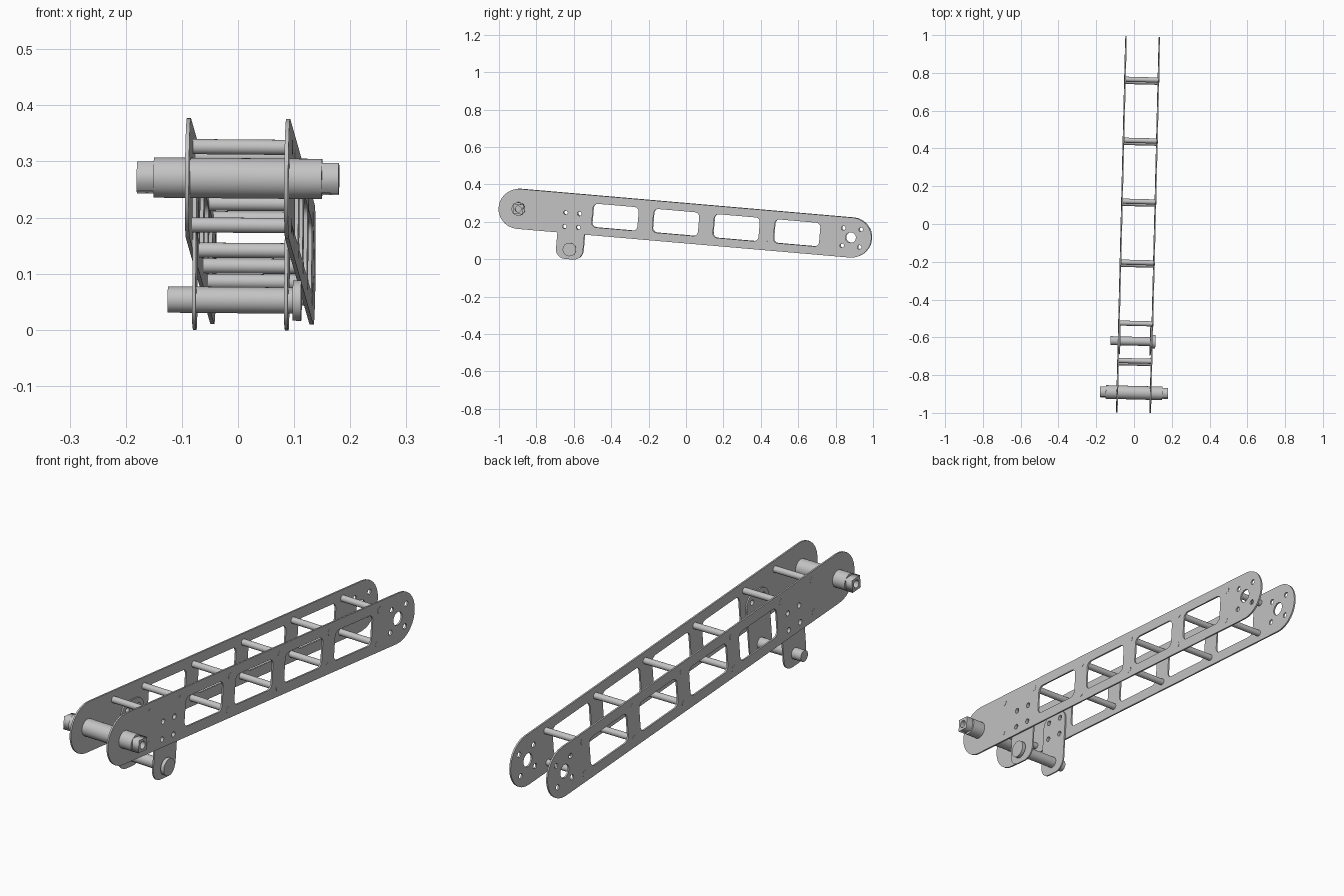
import bpy
from math import sin, cos, pi, radians
from mathutils import Matrix

cube = bpy.data.objects.get("Cube")
if cube:
    bpy.data.objects.remove(cube, do_unlink=True)

# One plain metal colour
metal = bpy.data.materials.new("grey metal")
metal.use_nodes = True
GREY = (0.55, 0.55, 0.55, 1)
metal.diffuse_color = GREY
metal.node_tree.nodes["Principled BSDF"].inputs["Base Color"].default_value = GREY

# Arm frame: x across, y along the arm, z up; origin at the main axle
ARM = (Matrix.Translation((0, -0.893, 0.27)) @ Matrix.Rotation(radians(-1.45), 4, 'Z')
       @ Matrix.Rotation(radians(0.5), 4, 'Y') @ Matrix.Rotation(radians(-4.93), 4, 'X'))
# Profiles are drawn flat as (along, up) and extruded across
ACROSS = Matrix(((0, 0, 1, 0), (1, 0, 0, 0), (0, 1, 0, 0), (0, 0, 0, 1)))
LENGTH, END_R, HALF_GAP, THICK = 1.787, 0.107, 0.0885, 0.007


def arc(u, v, r, start, end, steps):
    return [(u + r * cos(start + (end - start) * i / steps),
             v + r * sin(start + (end - start) * i / steps)) for i in range(steps + 1)]


def circle(u, v, r, steps=20):
    return arc(u, v, r, 0, 2 * pi, steps)[:-1]


def rounded_rect(u, v, w, h, r, steps=6):
    pts = []
    for k, (a, b) in enumerate(((1, 1), (-1, 1), (-1, -1), (1, -1))):
        pts += arc(u + a * (w / 2 - r), v + b * (h / 2 - r), r,
                   k * pi / 2, (k + 1) * pi / 2, steps)
    return pts


def add_object(name, mesh, smooth):
    mesh.materials.clear()
    mesh.materials.append(metal)
    ob = bpy.data.objects.new(name, mesh)
    bpy.context.collection.objects.link(ob)
    ob.matrix_world = ARM @ ACROSS
    if smooth:
        bpy.ops.object.select_all(action='DESELECT')
        ob.select_set(True)
        bpy.context.view_layer.objects.active = ob
        bpy.ops.object.shade_smooth_by_angle(angle=radians(35))
    return ob


def extrude(name, loops, x0, x1, smooth=False):
    """Fill the first loop, with later loops as holes, between x0 and x1."""
    curve = bpy.data.curves.new(name, 'CURVE')
    curve.dimensions, curve.fill_mode = '2D', 'BOTH'
    curve.extrude = (x1 - x0) / 2
    for pts in loops:
        spline = curve.splines.new('POLY')
        spline.points.add(len(pts) - 1)
        for p, (u, v) in zip(spline.points, pts):
            p.co = (u, v, 0, 1)
        spline.use_cyclic_u = True
    temp = bpy.data.objects.new(name + "_profile", curve)
    bpy.context.collection.objects.link(temp)
    graph = bpy.context.evaluated_depsgraph_get()
    mesh = bpy.data.meshes.new_from_object(temp.evaluated_get(graph))
    bpy.data.objects.remove(temp, do_unlink=True)
    mesh.transform(Matrix.Translation((0, 0, (x0 + x1) / 2)))
    return add_object(name, mesh, smooth)


def rod(name, u, v, r, x0, x1):
    return extrude(name, [circle(u, v, r, 28)], x0, x1, True)


# Shared hole patterns
signs = [(a, b) for a in (-1, 1) for b in (-1, 1)]
BRACKET_U, BRACKET_V = 0.29, -0.035
bracket_holes = [circle(BRACKET_U + a * 0.037, BRACKET_V + b * 0.037, 0.011) for a, b in signs]
end_holes = [circle(LENGTH + a * 0.047, b * 0.047, 0.011) for a, b in signs]
end_holes.append(circle(LENGTH - 0.004, 0, 0.028))
windows = [rounded_rect(0.519 + i * 0.325, 0, 0.245, 0.127, 0.025) for i in range(4)]
plate_outline = (arc(0, 0, END_R, pi / 2, 3 * pi / 2, 14)
                 + arc(LENGTH, 0, END_R, -pi / 2, pi / 2, 14))
bracket_outline = rounded_rect(BRACKET_U, -0.104, 0.145, 0.282, 0.05)

# Side plates, hanging brackets inside them, and square axle ends
for side, s in (("left", 1), ("right", -1)):
    def span(inner, outer):
        return sorted((s * inner, s * outer))
    inner = HALF_GAP - THICK / 2
    extrude(side + "_side_plate", [plate_outline] + windows + bracket_holes + end_holes,
            *span(inner, inner + THICK))
    extrude(side + "_bracket", [bracket_outline] + bracket_holes,
            *span(inner - 0.006, inner))
    square = [(x * 0.0265, z * 0.0265) for x, z in ((1, 1), (-1, 1), (-1, -1), (1, -1))]
    extrude(side + "_axle_end", [square, circle(0, 0, 0.016)], *span(0.149, 0.18))

# Main axle and the lower pivot with its round head
rod("main_axle", 0, 0, 0.036, -0.15, 0.15)
PIVOT_V = -0.193
rod("pivot_shaft", BRACKET_U, PIVOT_V, 0.0235, -0.13, 0.095)
rod("pivot_head", BRACKET_U, PIVOT_V, 0.036, 0.093, 0.108)

# Spacer rods joining the plates, ends just showing outside
reach = HALF_GAP + THICK / 2 + 0.0008
for i, u in enumerate([0.163] + [0.362 + k * 0.324 for k in range(5)]):
    rod(f"top_spacer_{i + 1}", u, 0.07, 0.0135, -reach, reach)
    if i != 1:  # the brackets leave no lower spacer here
        rod(f"bottom_spacer_{i + 1}", u, -0.07, 0.0135, -reach, reach)
